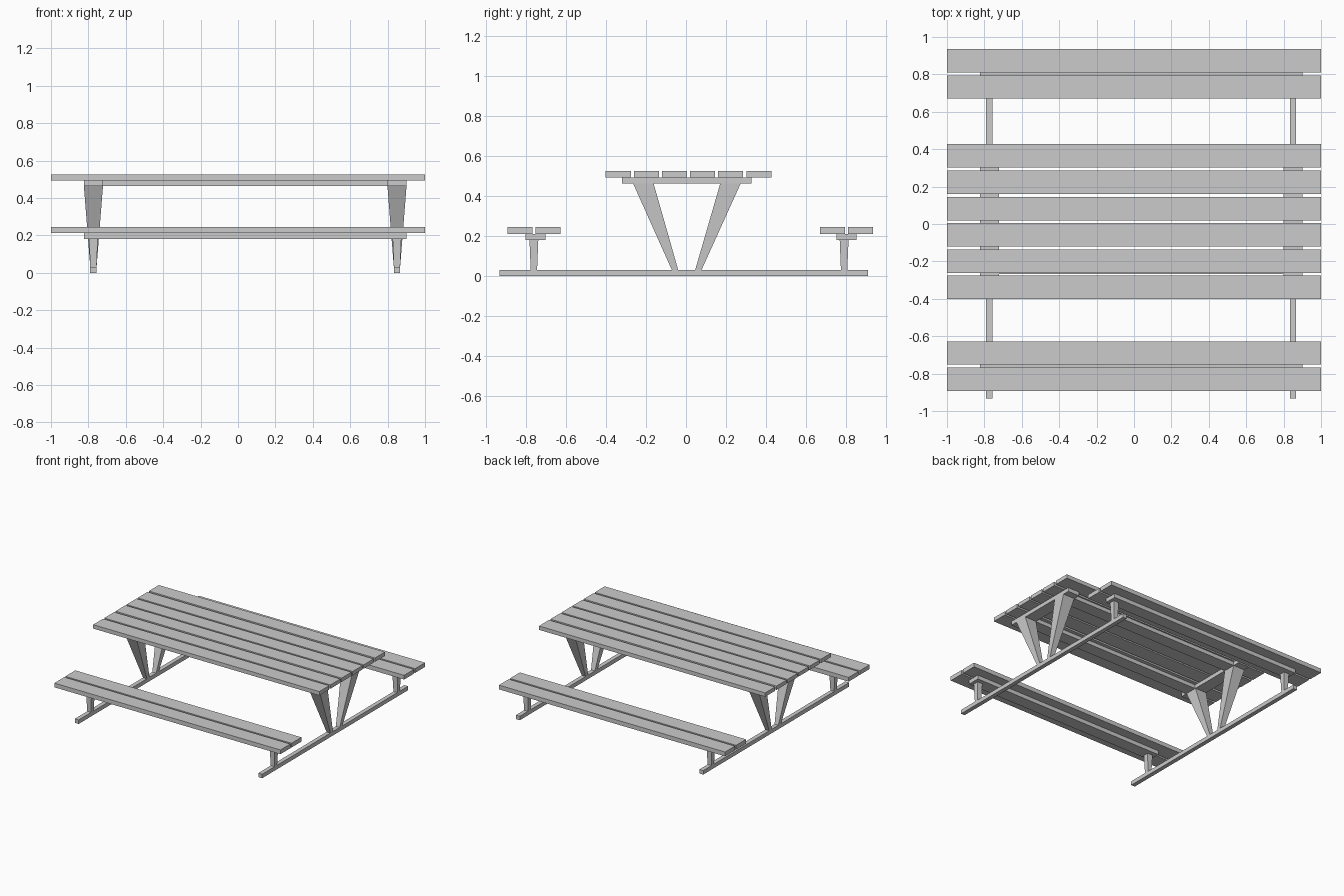
import bpy

if "Cube" in bpy.data.objects:
    bpy.data.objects.remove(bpy.data.objects["Cube"])


def solid(name, bottom, top, z0, z1):
    """Box or tapered post from two rectangles (x0, x1, y0, y1)."""
    verts = []
    for (x0, x1, y0, y1), z in ((bottom, z0), (top, z1)):
        verts += [(x0, y0, z), (x1, y0, z), (x1, y1, z), (x0, y1, z)]
    faces = [(3, 2, 1, 0), (4, 5, 6, 7)]
    faces += [(i, (i + 1) % 4, (i + 1) % 4 + 4, i + 4) for i in range(4)]
    mesh = bpy.data.meshes.new(name)
    mesh.from_pydata(verts, [], faces)
    ob = bpy.data.objects.new(name, mesh)
    bpy.context.collection.objects.link(ob)
    return ob


def box(name, x0, x1, y0, y1, z0, z1):
    return solid(name, (x0, x1, y0, y1), (x0, x1, y0, y1), z0, z1)


FRAMES = (-0.773, 0.85)          # x centres of the two end frames
FOOT_TOP = 0.032
PLANK = 0.125                    # plank width
BEAM_Z = (0.463, 0.494)          # table beams
BENCH_Z = (0.18, 0.212)          # bench beams

# Table top planks
for y in (-0.401, -0.261, -0.119, 0.020, 0.160, 0.303):
    box("table_plank", -1, 1, y, y + PLANK, BEAM_Z[1], 0.525)

# Bench planks
for y in (-0.892, -0.752, 0.670, 0.810):
    box("bench_plank", -1, 1, y, y + PLANK, BENCH_Z[1], 0.246)

# Long beams under the table top, between the cross beams
for y in (-0.268, 0.171):
    box("table_long_beam", FRAMES[0] + 0.051, FRAMES[1] - 0.05, y, y + 0.102, *BEAM_Z)

# Long beams under the benches
for y in (-0.803, 0.753):
    box("bench_beam", -0.824, 0.9, y, y + 0.1, *BENCH_Z)

# End frames: foot rail, cross beam, splayed table legs, bench posts
for x in FRAMES:
    box("foot_rail", x - 0.017, x + 0.017, -0.933, 0.91, 0, FOOT_TOP)
    box("table_cross_beam", x - 0.051, x + 0.051, -0.32, 0.327, *BEAM_Z)
    for yb, yt in ((-0.055, -0.213), (0.062, 0.222)):
        solid("table_leg",
              (x - 0.017, x + 0.017, yb - 0.016, yb + 0.016),
              (x - 0.051, x + 0.051, yt - 0.051, yt + 0.051),
              FOOT_TOP, BEAM_Z[0])
    for y in (-0.76, 0.79):
        solid("bench_post",
              (x - 0.017, x + 0.017, y - 0.016, y + 0.016),
              (x - 0.023, x + 0.023, y - 0.022, y + 0.022),
              FOOT_TOP, BENCH_Z[0])
